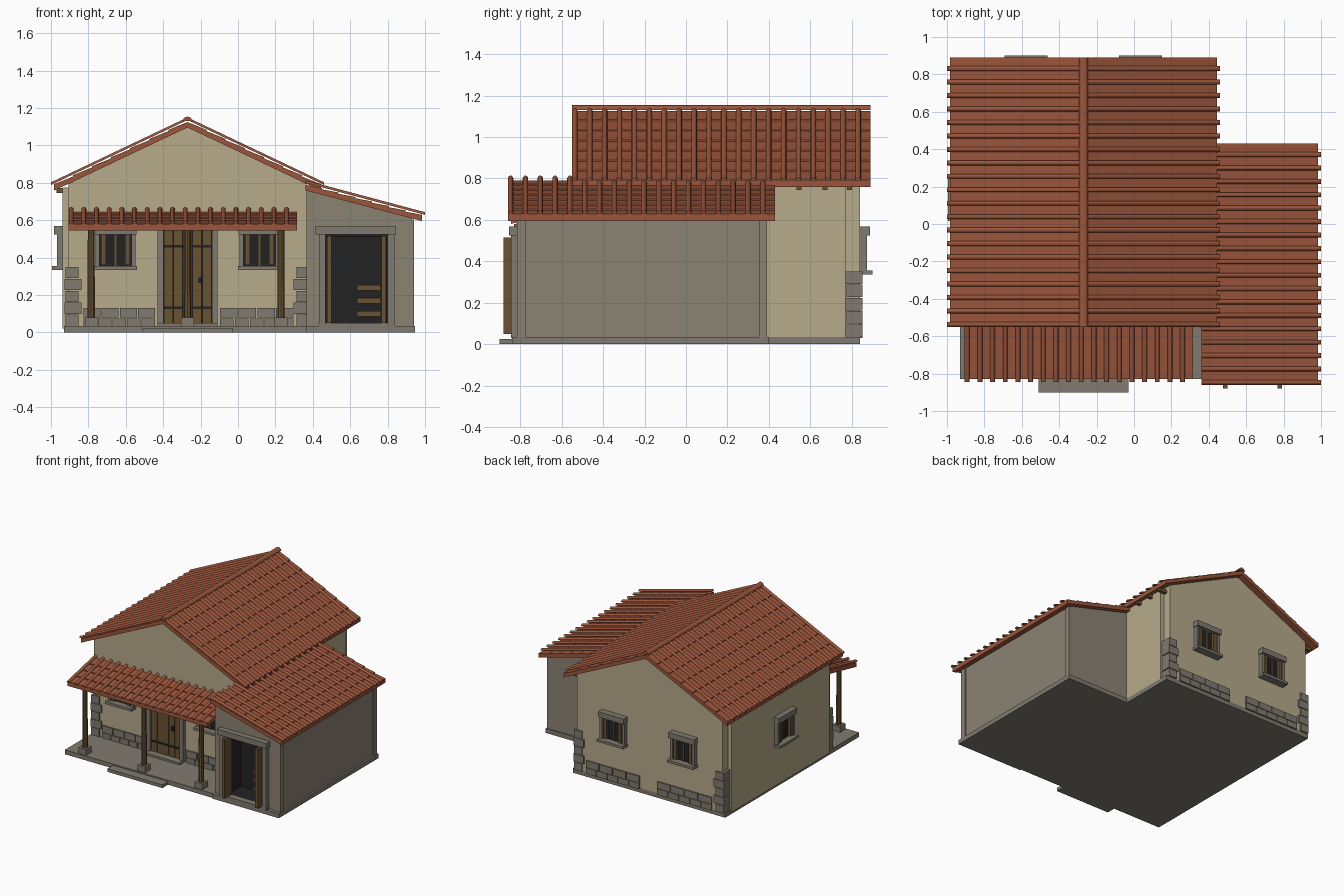
import bpy, bmesh, math
from mathutils import Matrix, Vector

if "Cube" in bpy.data.objects:
    bpy.data.objects.remove(bpy.data.objects["Cube"])

def mat(name, r, g, b):
    m = bpy.data.materials.new(name)
    m.diffuse_color = (r, g, b, 1)
    m.use_nodes = True
    m.node_tree.nodes["Principled BSDF"].inputs["Base Color"].default_value = m.diffuse_color
    return m

PLASTER = mat("cream_plaster", .47, .405, .255)
GREY = mat("grey_render", .26, .228, .175)
STONE = mat("stone", .22, .197, .16)
TILE = mat("clay_tile", .33, .093, .045)
WOOD = mat("wood", .14, .085, .033)
DARK = mat("dark_opening", .016, .016, .016)

def finish(name, bm, m):
    bmesh.ops.recalc_face_normals(bm, faces=bm.faces)
    me = bpy.data.meshes.new(name)
    bm.to_mesh(me)
    bm.free()
    me.materials.append(m)
    ob = bpy.data.objects.new(name, me)
    bpy.context.collection.objects.link(ob)
    return ob

def add_solid(bm, ring_a, ring_b):
    a = [bm.verts.new(p) for p in ring_a]
    b = [bm.verts.new(p) for p in ring_b]
    bm.faces.new(a)
    bm.faces.new(b[::-1])
    for i in range(len(a)):
        j = (i + 1) % len(a)
        bm.faces.new((a[i], a[j], b[j], b[i]))

def boxes(name, m, items, M=Matrix()):
    """items: (x0, x1, y0, y1, z0, z1)"""
    bm = bmesh.new()
    for x0, x1, y0, y1, z0, z1 in items:
        rings = [[M @ Vector((x, y, z)) for x, y in ((x0, y0), (x1, y0), (x1, y1), (x0, y1))] for z in (z0, z1)]
        add_solid(bm, *rings)
    return finish(name, bm, m)

def prism(name, m, pts, y0, y1):
    bm = bmesh.new()
    add_solid(bm, [(x, y0, z) for x, z in pts], [(x, y1, z) for x, z in pts])
    return finish(name, bm, m)

def roof(name, run, z0, z1, w0, w1, n, courses, place, top_u=0.0):
    """Stepped slab plus n raised barrel tiles; place maps (u, w, z) to the world."""
    zt = lambda u: z0 + (z1 - z0) * u / run
    pts = [(0, zt(0) - .032), (0, zt(0) - .003)]
    for i in range(1, courses + 1):
        u = run * i / courses
        pts.append((u, zt(u) + .004))
        if i < courses:
            pts.append((u, zt(u) - .003))
    pts.append((run, zt(run) - .03))
    bm = bmesh.new()
    add_solid(bm, [place(u, w0, z) for u, z in pts], [place(u, w1, z) for u, z in pts])
    finish(name + "_slab", bm, TILE)
    bm = bmesh.new()
    step = (w1 - w0) / n
    for k in range(n):
        w = w0 + step * k + .013
        rings = []
        for u in (top_u, run + .015):
            rings.append([place(u, w + .013 * math.cos(t * math.pi / 6),
                                zt(u) + .008 + .014 * math.sin(t * math.pi / 6)) for t in range(7)])
        add_solid(bm, *rings)
    finish(name + "_barrel_tiles", bm, TILE)

CX = -.27  # centre line of the main house

# Ground slabs and steps
boxes("floor_slab", STONE, [(-.93, .40, -.83, .84, 0, .035), (.365, .945, -.84, .40, 0, .035),
                            (-.51, -.03, -.90, -.80, 0, .025), (-.43, -.11, -.57, -.49, .03, .05)])

# Main house walls
prism("house_walls", PLASTER, [(CX - .635, .02), (CX + .635, .02), (CX + .635, .795), (CX, 1.097), (CX - .635, .795)], -.5, .84)
boxes("side_walls", PLASTER, [(CX - .668, CX - .6, -.45, .77, .02, .775), (CX + .6, CX + .668, -.45, .77, .02, .775)])

# Main roof
for side, s in (("left", -1), ("right", 1)):
    roof("main_roof_" + side, .715, 1.128, .788, -.55, .89, 20, 7,
         lambda u, w, z, s=s: (CX + s * u, w, z))
bm = bmesh.new()
cap = [(CX + .025 * math.cos(t * math.pi / 6), 1.13 + .024 * math.sin(t * math.pi / 6)) for t in range(7)]
add_solid(bm, [(x, -.55, z) for x, z in cap], [(x, .89, z) for x, z in cap])
finish("ridge_cap", bm, TILE)
boxes("rafter_tails", WOOD, [(CX - .70, CX - .62, y - .012, y + .012, .745, .772) for y in [-.42 + .124 * i for i in range(11)]]
      + [(CX + .62, CX + .70, y - .012, y + .012, .745, .772) for y in (.545, .67, .79)])

# Porch roof
roof("porch_roof", .33, .648, .576, -.905, .315, 18, 4, lambda u, w, z: (w, -.5 - u, z))

# Porch posts
bm = bmesh.new()
for x in (-.785, CX, .23):
    bmesh.ops.create_cone(bm, cap_ends=True, segments=10, radius1=.021, radius2=.019, depth=.48,
                          matrix=Matrix.Translation((x, -.785, .32)))
finish("porch_posts", bm, WOOD)
boxes("post_bases", STONE, [(x - .034, x + .034, -.82, -.752, .03, .08) for x in (-.785, CX, .23)])

# Garage shell with an open doorway
zr = lambda x: .762 - .268 * (x - .36)
prism("garage_body", GREY, [(.365, .02), (.93, .02), (.93, zr(.93)), (.365, zr(.365))], -.62, .39)
prism("garage_front_top", GREY, [(.365, .52), (.93, .52), (.93, zr(.93)), (.365, zr(.365))], -.81, -.62)
boxes("garage_front_sides", GREY, [(.365, .46, -.81, -.62, .02, .52), (.80, .93, -.81, -.62, .02, .52)])
boxes("garage_corner_posts", GREY, [(.90, .94, -.815, -.775, .02, .605), (.90, .94, .352, .392, .02, .605)])
boxes("garage_dark_lining", DARK, [(.46, .80, -.628, -.619, .03, .52), (.46, .466, -.80, -.62, .03, .52),
                                   (.794, .80, -.80, -.62, .03, .52), (.46, .80, -.80, -.62, .514, .52),
                                   (.46, .80, -.80, -.62, .035, .041)])
boxes("garage_door_frame", STONE, [(.432, .468, -.845, -.80, .03, .525), (.80, .836, -.845, -.80, .03, .525),
                                   (.415, .845, -.855, -.80, .525, .568), (.43, .84, -.84, -.79, .025, .05)])
boxes("garage_open_doors", WOOD, [(.476, .50, -.88, -.79, .05, .515), (.766, .79, -.88, -.79, .05, .515)])
boxes("garage_shelves", WOOD, [(.635, .765, -.72, -.625, z, z + .03) for z in (.085, .155, .225)])

# Garage roof
roof("garage_roof", .625, .792, .625, -.86, .43, 18, 7, lambda u, w, z: (.36 + u, w, z))

# Windows
def window(name, x, y, angle):
    M = Matrix.Translation((x, y, 0)) @ Matrix.Rotation(angle, 4, 'Z')  # local -y faces outward
    boxes(name + "_glass", DARK, [(-.09, .09, -.006, .01, .35, .53)], M)
    boxes(name + "_frame", STONE, [(-.108, -.086, -.03, .01, .35, .53), (.086, .108, -.03, .01, .35, .53),
                                   (-.112, .112, -.045, .01, .525, .568), (-.115, .115, -.057, .01, .335, .355)], M)
    boxes(name + "_shutters", WOOD, [(-.078, -.052, -.028, 0, .36, .525), (.052, .078, -.028, 0, .36, .525),
                                     (-.005, .005, -.012, 0, .355, .525)], M)

window("front_left_window", -.655, -.5, 0)
window("front_right_window", .115, -.5, 0)
window("back_left_window", -.578, .843, math.pi)
window("back_right_window", .034, .843, math.pi)
window("side_window", CX - .668, .13, -math.pi / 2)

# Front door
boxes("door_planks", WOOD, [(-.395 + .051 * i, -.347 + .051 * i, -.515, -.49, .05, .545) for i in range(5)])
boxes("door_backing", DARK, [(-.40, -.135, -.506, -.49, .05, .545)])
boxes("door_frame", STONE, [(-.43, -.397, -.53, -.49, .035, .55), (-.138, -.11, -.53, -.49, .035, .55),
                            (-.44, -.10, -.54, -.49, .545, .585)])
boxes("door_ironwork", DARK, [(-.395, -.14, -.52, -.51, .455, .468), (-.395, -.14, -.52, -.51, .125, .138),
                              (-.21, -.193, -.535, -.51, .265, .295)])

# Corner stones, alternating long and short
stones = []
for sx in (-1, 1):
    for yc, inward in ((-.5, 1), (.84, -1)):
        for i in range(5):
            a, b = (.09, .065) if i % 2 else (.07, .085)
            o = .018 + .004 * (i % 2)
            xs = sorted((CX + sx * (.635 + o), CX + sx * (.635 + o - a)))
            ys = sorted((yc - inward * .012, yc + inward * b))
            stones.append((*xs, *ys, .035 + .064 * i, .035 + .064 * i + .06))
boxes("corner_stones", STONE, stones)

# Low stone facing on the front and back walls
facing = []
for x0, x1, y0, y1 in ((-.83, -.44, -.512, -.49), (-.10, .30, -.512, -.49), (-.82, -.34, .83, .852), (-.19, .28, .83, .852)):
    for row, (z0, z1, n) in enumerate(((.03, .076, 5), (.08, .132, 4))):
        w = (x1 - x0) / n
        facing += [(x0 + w * i + .003, x0 + w * (i + 1) - .003, y0, y1, z0, z1) for i in range(n)]
boxes("stone_facing", STONE, facing)
